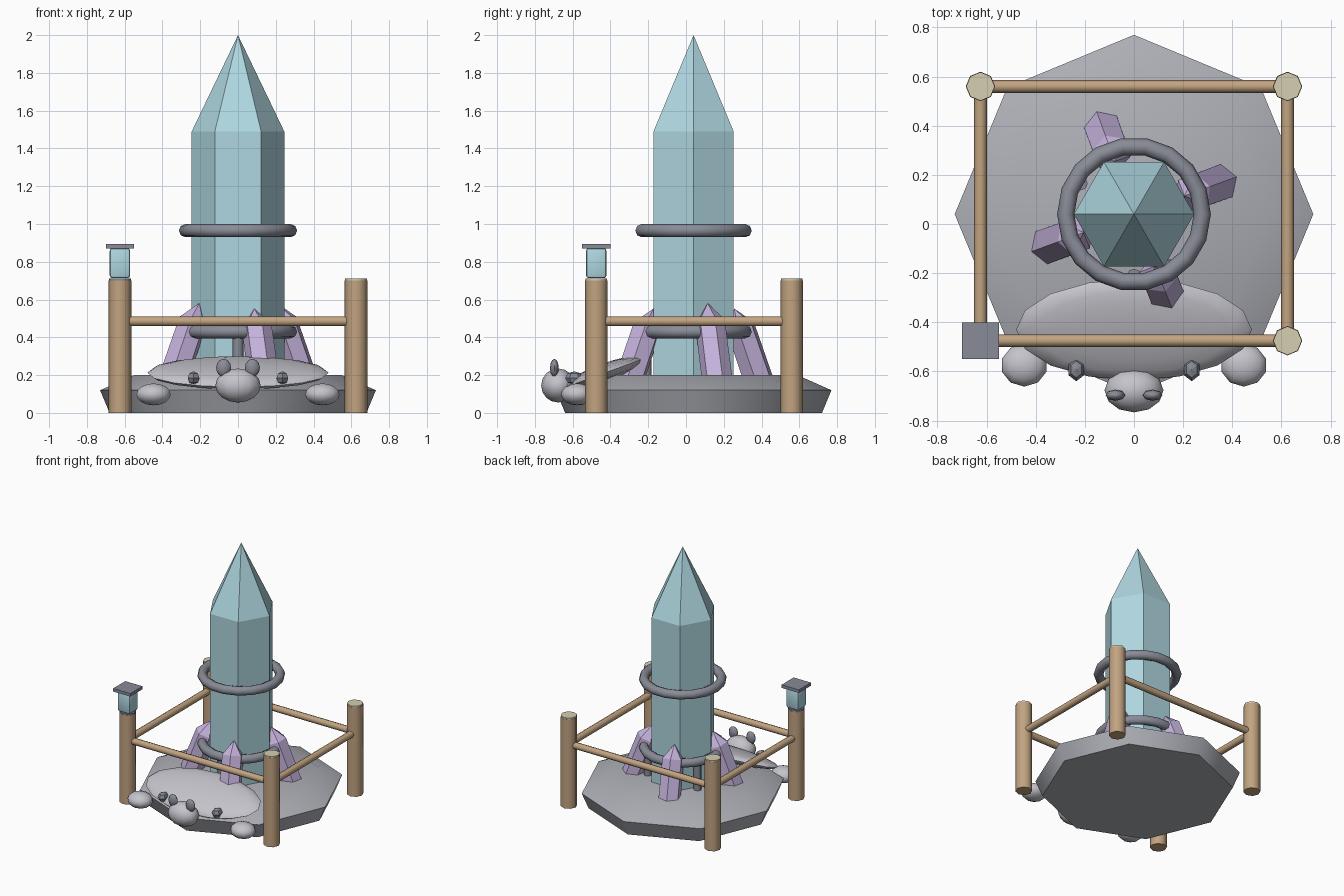
import bpy, bmesh, math
from mathutils import Matrix, Vector, Euler

if "Cube" in bpy.data.objects:
    bpy.data.objects.remove(bpy.data.objects["Cube"])

CY = 0.04  # crystal and plinth centre in y


def mat(name, r, g, b):
    m = bpy.data.materials.new(name)
    m.diffuse_color = (r, g, b, 1)
    m.use_nodes = True
    m.node_tree.nodes["Principled BSDF"].inputs["Base Color"].default_value = m.diffuse_color
    return m


TEAL = mat("teal_crystal", 0.43, 0.68, 0.75)
PURPLE = mat("purple_crystal", 0.56, 0.45, 0.72)
WOOD = mat("wood", 0.54, 0.37, 0.22)
CUT = mat("cut_wood", 0.68, 0.62, 0.44)
DARK = mat("dark_metal", 0.25, 0.26, 0.31)
ROCK = mat("rock", 0.42, 0.43, 0.47)
FUR = mat("grey_fur", 0.56, 0.55, 0.60)


def finish(name, bm, material, smooth=None, matrix=None):
    bmesh.ops.recalc_face_normals(bm, faces=bm.faces)
    me = bpy.data.meshes.new(name)
    bm.to_mesh(me)
    bm.free()
    me.materials.append(material)
    ob = bpy.data.objects.new(name, me)
    bpy.context.collection.objects.link(ob)
    if matrix is not None:
        ob.matrix_world = matrix
    if smooth:
        bpy.ops.object.select_all(action='DESELECT')
        ob.select_set(True)
        bpy.context.view_layer.objects.active = ob
        bpy.ops.object.shade_smooth_by_angle(angle=math.radians(smooth))
    return ob


def lathe(name, profile, sides, material, smooth=None, matrix=None):
    """Stack of regular polygons (radius, z); radius 0 makes a point."""
    bm = bmesh.new()
    rings = []
    for r, z in profile:
        if r == 0:
            rings.append([bm.verts.new((0, 0, z))])
        else:
            rings.append([bm.verts.new((r * math.cos(math.tau * i / sides),
                                        r * math.sin(math.tau * i / sides), z))
                          for i in range(sides)])
    for a, b in zip(rings, rings[1:]):
        for i in range(sides):
            j = (i + 1) % sides
            if len(b) == 1:
                bm.faces.new((a[i], a[j], b[0]))
            else:
                bm.faces.new((a[i], a[j], b[j], b[i]))
    for ring in (rings[0], rings[-1]):
        if len(ring) > 1:
            bm.faces.new(ring)
    return finish(name, bm, material, smooth, matrix)


def rod(name, a, b, r, material, sides=8):
    a, b = Vector(a), Vector(b)
    q = (b - a).to_track_quat('Z', 'Y').to_matrix().to_4x4()
    return lathe(name, [(r, 0), (r, (b - a).length)], sides, material, 50,
                 Matrix.Translation(a) @ q)


def blob(name, loc, size, material, tilt=0, u=12, v=8, smooth=60):
    bm = bmesh.new()
    bmesh.ops.create_uvsphere(bm, u_segments=u, v_segments=v, radius=1)
    m = (Matrix.Translation(loc) @ Euler((math.radians(tilt), 0, 0)).to_matrix().to_4x4()
         @ Matrix.Diagonal((*size, 1)))
    bm.transform(m)
    return finish(name, bm, material, smooth)


def box(name, loc, size, material, bevel=0):
    bm = bmesh.new()
    bmesh.ops.create_cube(bm, size=1)
    bm.transform(Matrix.Translation(loc) @ Matrix.Diagonal((*size, 1)))
    if bevel:
        bmesh.ops.bevel(bm, geom=bm.edges[:], offset=bevel, segments=2,
                        profile=0.5, affect='EDGES')
    return finish(name, bm, material, 40 if bevel else None)


centre = Matrix.Translation((0, CY, 0))

# Octagonal rock plinth and main crystal
lathe("rock_plinth", [(0.68, 0), (0.73, 0.12), (0.55, 0.2)], 8, ROCK, 50, centre)
lathe("main_crystal", [(0.245, 0.15), (0.245, 1.49), (0, 2.0)], 6, TEAL, None, centre)

# Metal rings around the crystal and struts under the lower one
for name, z in (("lower_ring", 0.43), ("upper_ring", 0.965)):
    bpy.ops.mesh.primitive_torus_add(location=(0, CY, z), major_radius=0.278,
                                     minor_radius=0.035, major_segments=18, minor_segments=8)
    ring = bpy.context.object
    ring.name = name
    ring.data.materials.append(DARK)
    bpy.ops.object.shade_smooth_by_angle(angle=math.radians(60))
for i, deg in enumerate((30, 150, 270)):
    x, y = 0.25 * math.cos(math.radians(deg)), CY + 0.25 * math.sin(math.radians(deg))
    rod(f"ring_strut_{i}", (x, y, 0.16), (x, y, 0.43), 0.028, DARK)

# Small purple crystals leaning inwards
for i, (deg, drop) in enumerate(((20, 0), (110, 0.03), (200, 0), (292, 0.03))):
    m = (centre @ Matrix.Rotation(math.radians(deg), 4, 'Z')
         @ Matrix.Translation((0.357, 0, 0.2)) @ Matrix.Rotation(math.radians(-20), 4, 'Y'))
    lathe(f"small_crystal_{i}", [(0.082, -0.06), (0.08, 0.3 - drop), (0, 0.405 - drop)],
          6, PURPLE, None, m)

# Fence posts, cut ends and rails
PX, YB, YF = 0.625, 0.56, -0.475
for x, y, name in ((-PX, YB, "back_left"), (PX, YB, "back_right"),
                   (PX, YF, "front_right"), (-PX, YF, "front_left")):
    rod(name + "_post", (x, y, 0), (x, y, 0.7), 0.06, WOOD)
    top = DARK if name == "front_left" else CUT
    rod(name + "_post_top", (x, y, 0.7), (x, y, 0.711), 0.058, top)
for y, name in ((YB, "back_rail"), (YF, "front_rail")):
    rod(name, (-PX, y, 0.485), (PX, y, 0.485), 0.026, WOOD)
for x, name in ((-PX, "left_rail"), (PX, "right_rail")):
    rod(name, (x, YF, 0.485), (x, YB, 0.485), 0.026, WOOD)

# Lantern on the front left post
box("lantern_glass", (-PX, YF, 0.793), (0.108, 0.108, 0.16), TEAL, 0.015)
box("lantern_cap", (-PX, YF, 0.882), (0.15, 0.15, 0.024), DARK)

# Resting animal: flat tilted body, head, ears, paws, dark spikes
blob("animal_body", (0, -0.43, 0.212), (0.48, 0.22, 0.05), FUR, 20, 16, 10)
blob("animal_head", (0, -0.677, 0.145), (0.12, 0.09, 0.09), FUR)
for s, side in ((-1, "left"), (1, "right")):
    blob(side + "_ear", (s * 0.076, -0.697, 0.238), (0.04, 0.023, 0.048), DARK, u=8, v=6)
    blob(side + "_paw", (s * 0.447, -0.575, 0.098), (0.095, 0.087, 0.058), FUR, u=10, v=8)
    blob(side + "_spike", (s * 0.235, -0.592, 0.185), (0.036, 0.048, 0.035), DARK,
         u=6, v=4, smooth=None)
